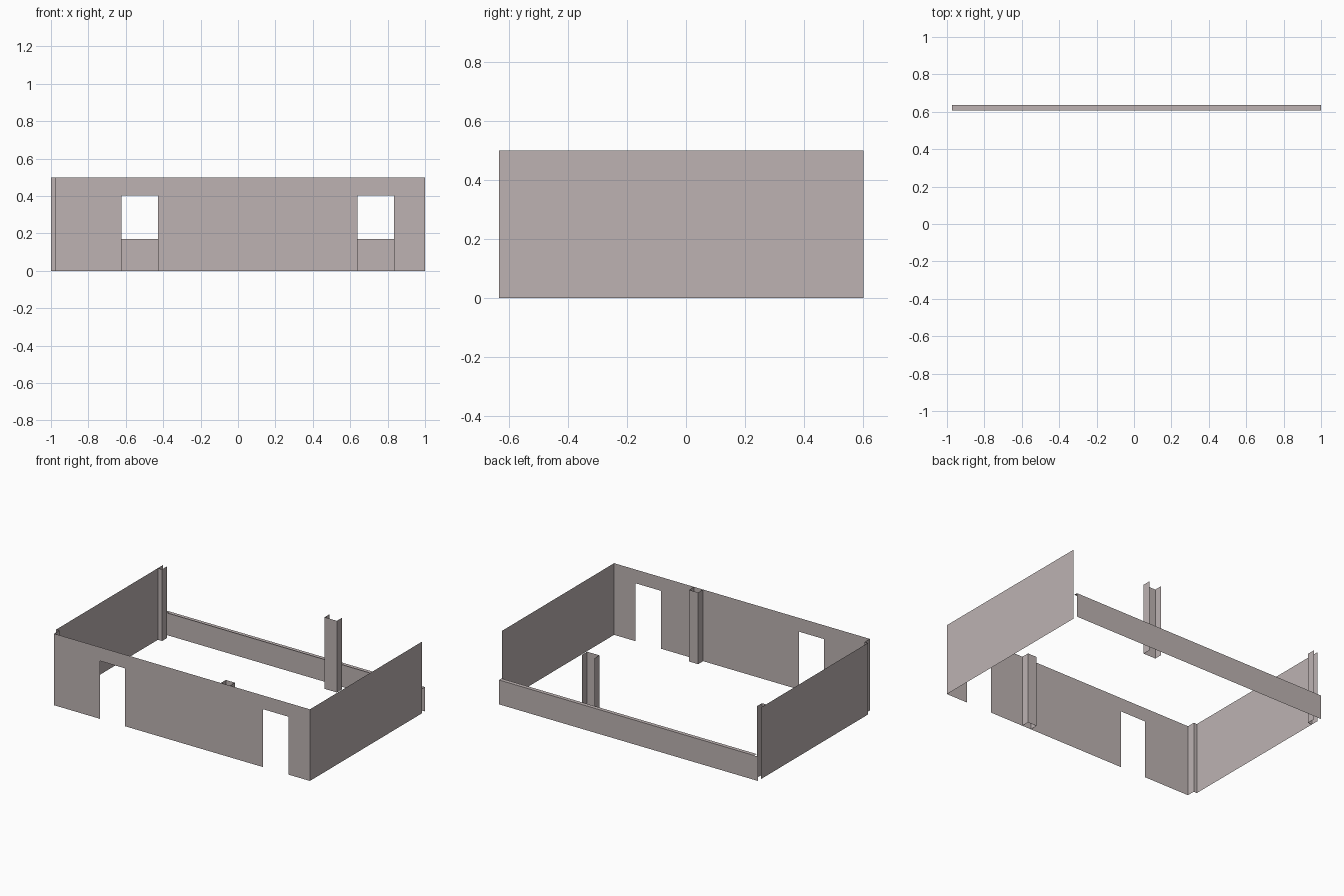
import bpy

if "Cube" in bpy.data.objects:
    bpy.data.objects.remove(bpy.data.objects["Cube"])

H = 0.5            # full wall height
SILL = 0.17        # low back wall height
DOOR_TOP = 0.404
FRONT, BACK = -0.635, 0.635
INNER_BACK = 0.602

# Warm grey plaster shared by every part
plaster = bpy.data.materials.new("warm_grey")
plaster.diffuse_color = (0.51, 0.45, 0.447, 1)
plaster.use_nodes = True
plaster.node_tree.nodes["Principled BSDF"].inputs["Base Color"].default_value = plaster.diffuse_color


def make(name, verts, faces):
    mesh = bpy.data.meshes.new(name)
    mesh.from_pydata(verts, [], faces)
    mesh.update()
    mesh.materials.append(plaster)
    obj = bpy.data.objects.new(name, mesh)
    bpy.context.collection.objects.link(obj)
    return obj


def sheet(name, path, top=H):
    """Thin upright sheet following a plan path of (x, y) points."""
    n = len(path)
    verts = [(x, y, z) for z in (0, top) for x, y in path]
    faces = [(i, i + 1, n + i + 1, n + i) for i in range(n - 1)]
    return make(name, verts, faces)


# Front wall: one outline that steps around the two door openings
doors = [(-0.622, -0.428), (0.639, 0.834)]
outline = [(-0.975, H), (-0.975, 0)]
for a, b in doors:
    outline += [(a, 0), (a, DOOR_TOP), (b, DOOR_TOP), (b, 0)]
outline += [(1, 0), (1, H)]
make("front_wall", [(x, FRONT, z) for x, z in outline], [tuple(range(len(outline)))])

# Side walls
sheet("right_wall", [(1, FRONT), (1, INNER_BACK)])
sheet("left_wall", [(-1, INNER_BACK), (-1, -0.578)])

# Notched front left corner
sheet("front_left_corner", [(-1, -0.578), (-0.975, -0.578), (-0.975, FRONT)])

# Corner pillar and the two open-backed columns
sheet("back_left_pillar", [(-1, 0.545), (-0.968, 0.545), (-0.968, INNER_BACK)])
sheet("back_column", [(0.285, INNER_BACK), (0.285, 0.548), (0.38, 0.548), (0.38, INNER_BACK)])
sheet("front_column", [(0.382, FRONT), (0.382, -0.58), (0.312, -0.58), (0.312, FRONT)])

# Low back wall with its window sill
sheet("back_wall", [(1, BACK), (-1, BACK)], SILL)
make("window_sill",
     [(-0.972, 0.608, SILL), (1, 0.608, SILL), (1, BACK, SILL), (-0.972, BACK, SILL)],
     [(0, 1, 2, 3)])
